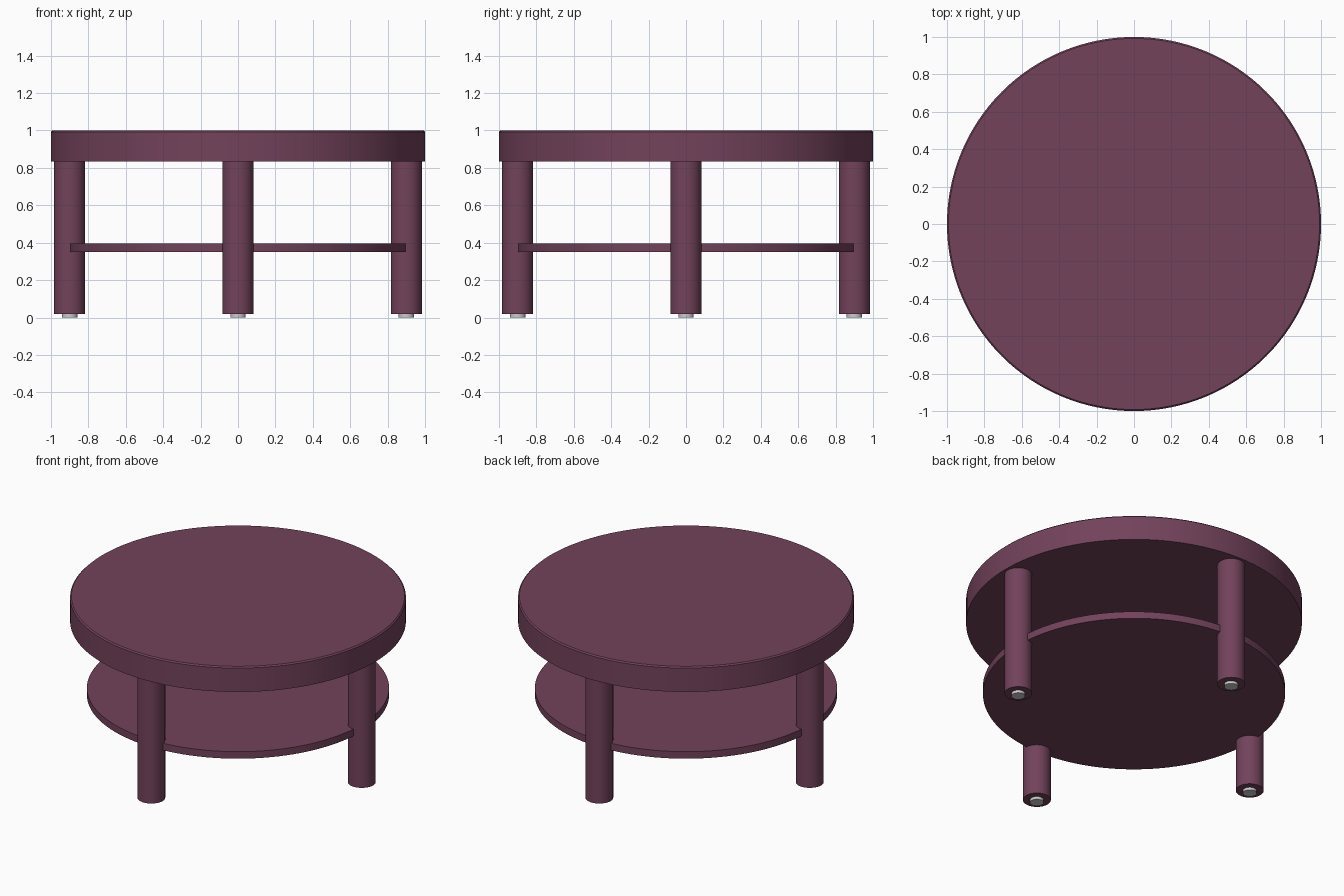
import bpy, math

if "Cube" in bpy.data.objects:
    bpy.data.objects.remove(bpy.data.objects["Cube"])

plum = bpy.data.materials.new("plum")
plum.diffuse_color = (0.17, 0.055, 0.105, 1)
plum.use_nodes = True
plum.node_tree.nodes["Principled BSDF"].inputs["Base Color"].default_value = plum.diffuse_color


def lathe(name, profile, sides, loc=(0, 0), mat=plum):
    """Solid of revolution from (radius, z) points, bottom to top, with flat caps."""
    verts, faces = [], []
    for r, z in profile:
        for i in range(sides):
            a = 2 * math.pi * i / sides
            verts.append((r * math.cos(a), r * math.sin(a), z))
    for k in range(len(profile) - 1):
        for i in range(sides):
            j = (i + 1) % sides
            b = k * sides
            faces.append((b + i, b + j, b + sides + j, b + sides + i))
    faces.append(tuple(reversed(range(sides))))
    faces.append(tuple(range(len(verts) - sides, len(verts))))
    mesh = bpy.data.meshes.new(name)
    mesh.from_pydata(verts, [], faces)
    ob = bpy.data.objects.new(name, mesh)
    ob.location = (loc[0], loc[1], 0)
    bpy.context.collection.objects.link(ob)
    if mat:
        mesh.materials.append(mat)
    bpy.ops.object.select_all(action='DESELECT')
    ob.select_set(True)
    bpy.context.view_layer.objects.active = ob
    bpy.ops.object.shade_smooth_by_angle(angle=math.radians(30))
    return ob


# Thick round top with a small chamfer on its upper edge
lathe("table_top", [(1.0, 0.835), (1.0, 0.992), (0.992, 1.0)], 128)

# Thin lower shelf, reaching to the leg centres
lathe("lower_shelf", [(0.9, 0.35), (0.9, 0.396)], 128)

# Four round legs, each with a small grey glide underneath
for side, x, y in (("right", 0.9, 0), ("back", 0, 0.9), ("left", -0.9, 0), ("front", 0, -0.9)):
    lathe(side + "_leg", [(0.083, 0.018), (0.083, 0.835)], 48, (x, y))
    lathe(side + "_foot_glide", [(0.041, 0.0), (0.041, 0.018)], 32, (x, y), None)
